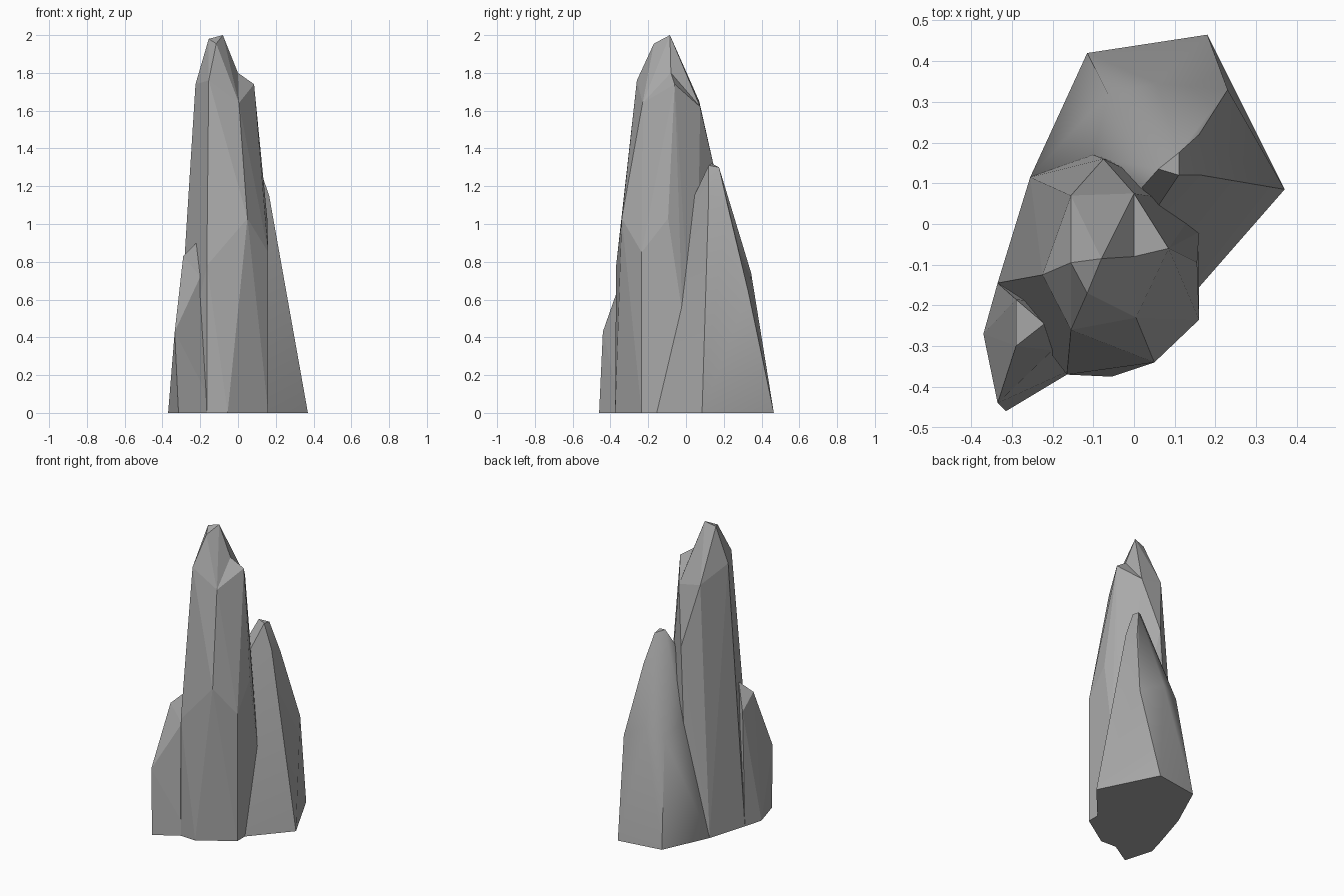
import bpy, bmesh, math

cube = bpy.data.objects.get("Cube")
if cube:
    bpy.data.objects.remove(cube, do_unlink=True)

stone = bpy.data.materials.new("grey_stone")
stone.use_nodes = True
GREY = (0.4, 0.4, 0.4, 1)
stone.diffuse_color = GREY
stone.node_tree.nodes["Principled BSDF"].inputs["Base Color"].default_value = GREY


def rock(name, corners, smooth=0):
    """Wrap the corner points in a faceted stone shell."""
    bm = bmesh.new()
    for c in corners:
        bm.verts.new(c)
    hull = bmesh.ops.convex_hull(bm, input=bm.verts[:])
    loose = {g for g in hull["geom_interior"] + hull["geom_unused"]
             if isinstance(g, bmesh.types.BMVert)}
    bmesh.ops.delete(bm, geom=list(loose), context="VERTS")
    bmesh.ops.dissolve_limit(bm, angle_limit=math.radians(2),
                             verts=bm.verts[:], edges=bm.edges[:])
    bmesh.ops.recalc_face_normals(bm, faces=bm.faces[:])
    mesh = bpy.data.meshes.new(name)
    bm.to_mesh(mesh)
    bm.free()
    mesh.materials.append(stone)
    obj = bpy.data.objects.new(name, mesh)
    bpy.context.collection.objects.link(obj)
    if smooth:
        bpy.ops.object.select_all(action="DESELECT")
        obj.select_set(True)
        bpy.context.view_layer.objects.active = obj
        bpy.ops.object.shade_smooth_by_angle(angle=math.radians(smooth))
    return obj


# Shoulder shared by the tall spire and its tip
shoulder = [(-.225, -.125, 1.74), (-.155, -.26, 1.76), (.005, -.23, 1.64),
            (0, .075, 1.62), (-.155, .07, 1.65), (0, -.08, 1.8)]

# Tall spire: shoulder, waist and foot
rock("main_spire", shoulder + [
    (.085, -.06, 1.74),
    (-.075, .16, 1.25), (-.1, .17, .76), (.05, -.34, 1.03),
    (-.165, -.37, .78), (.16, -.235, .85), (.155, -.095, 1.03), (.16, -.02, .53),
    (-.335, -.145, 0), (-.255, .115, 0), (-.165, -.37, 0), (-.055, -.375, 0),
    (.16, -.235, 0), (.16, .05, 0), (-.05, .16, 0)])

# Pointed tip
rock("spire_tip", shoulder + [
    (-.08, -.085, 2), (-.155, -.095, 1.98), (-.115, -.17, 1.955)])

# Rear spire with a softened back
rock("rear_spire", [
    (.06, .135, 1.32), (.11, .12, 1.31), (.11, .175, 1.3), (.02, .09, 1.22),
    (.165, .12, 1.15), (.16, .22, 1.1), (.05, .03, 1.12),
    (-.065, .32, .69), (.055, .345, .74), (.23, .33, .64), (-.1, .165, .76),
    (.37, .085, 0), (.18, .465, 0), (-.115, .42, 0), (-.255, .115, 0),
    (.16, -.155, 0)], smooth=38)

# Small front shard
rock("small_shard", [
    (-.22, -.245, .9), (-.29, -.3, .83), (-.29, -.185, .74), (-.2, -.31, .72),
    (-.335, -.44, .43), (-.315, -.46, 0), (-.37, -.27, 0),
    (-.335, -.145, 0), (-.115, -.34, 0), (-.15, -.2, 0)])
